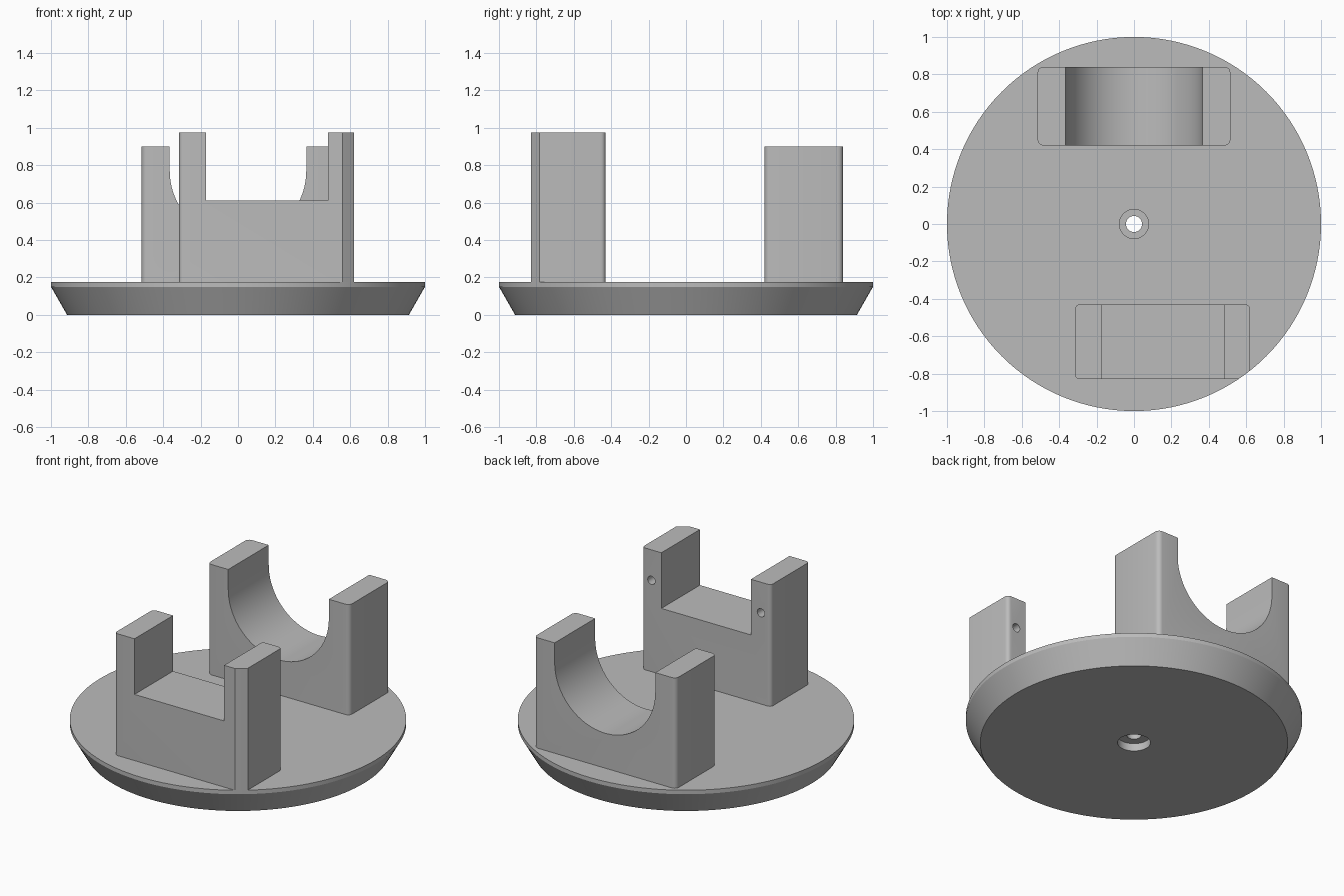
import bpy, bmesh, math

if "Cube" in bpy.data.objects:
    bpy.data.objects.remove(bpy.data.objects["Cube"])

grey = bpy.data.materials.new("plain grey")
grey.use_nodes = True
colour = (0.5, 0.5, 0.5, 1)
grey.diffuse_color = colour
grey.node_tree.nodes["Principled BSDF"].inputs["Base Color"].default_value = colour

BASE_TOP = 0.176
SEGMENTS = 128


def to_object(name, bm):
    bmesh.ops.recalc_face_normals(bm, faces=bm.faces)
    mesh = bpy.data.meshes.new(name)
    bm.to_mesh(mesh)
    bm.free()
    obj = bpy.data.objects.new(name, mesh)
    bpy.context.collection.objects.link(obj)
    mesh.materials.append(grey)
    return obj


def activate(obj):
    bpy.ops.object.select_all(action='DESELECT')
    obj.select_set(True)
    bpy.context.view_layer.objects.active = obj


def smooth(obj):
    activate(obj)
    bpy.ops.object.shade_smooth_by_angle(angle=math.radians(25))


def box(name, x, y, z, corner=0.0):
    """Box from ranges, with optional rounded upright edges."""
    bm = bmesh.new()
    bmesh.ops.create_cube(bm, size=1)
    for v in bm.verts:
        v.co = [r[0] if c < 0 else r[1] for c, r in zip(v.co, (x, y, z))]
    if corner:
        upright = [e for e in bm.edges
                   if abs(e.verts[0].co.z - e.verts[1].co.z) > 0.01]
        bmesh.ops.bevel(bm, geom=upright, offset=corner, segments=5,
                        profile=0.5, affect='EDGES')
    return to_object(name, bm)


def rod(name, radius, centre, length, along_y=True):
    bm = bmesh.new()
    bmesh.ops.create_cone(bm, cap_ends=True, segments=SEGMENTS, radius1=radius,
                          radius2=radius, depth=length)
    obj = to_object(name, bm)
    obj.location = centre
    if along_y:
        obj.rotation_euler.x = math.pi / 2
    return obj


def cut(target, tool, operation='DIFFERENCE'):
    """Apply a boolean and discard the tool."""
    tool.hide_render = True
    activate(target)
    mod = target.modifiers.new("cut", 'BOOLEAN')
    mod.object, mod.operation, mod.solver = tool, operation, 'EXACT'
    bpy.ops.object.modifier_apply(modifier=mod.name)
    bpy.data.objects.remove(tool)


# Round base: closed profile turned about z, with a stepped centre bore
profile = [(0.098, 0), (0.914, 0), (1, 0.15), (1, BASE_TOP), (0.078, BASE_TOP),
           (0.078, 0.15), (0.043, 0.15), (0.043, 0.05), (0.098, 0.05)]
bm = bmesh.new()
rings = []
for i in range(SEGMENTS):
    a = math.tau * i / SEGMENTS
    rings.append([bm.verts.new((r * math.cos(a), r * math.sin(a), z)) for r, z in profile])
for i, ring in enumerate(rings):
    following = rings[(i + 1) % SEGMENTS]
    for j in range(len(profile)):
        k = (j + 1) % len(profile)
        bm.faces.new((ring[j], following[j], following[k], ring[k]))
smooth(to_object("round_base", bm))

# Rear cradle: rounded block with a U-shaped saddle
CRADLE_R, CRADLE_Z = 0.365, 0.77
cradle = box("rear_cradle", (-0.515, 0.515), (0.42, 0.84), (BASE_TOP - 0.01, 0.9), 0.03)
cut(cradle, rod("saddle_cutter", CRADLE_R, (0, 0.63, CRADLE_Z), 1))
cut(cradle, box("throat_cutter", (-CRADLE_R, CRADLE_R), (0.2, 1.1), (CRADLE_Z, 1.2)))
smooth(cradle)

# Front bracket: off-centre block with a square notch, trimmed to the base rim
bracket = box("front_bracket", (-0.315, 0.62), (-0.83, -0.43), (BASE_TOP - 0.01, 0.975), 0.025)
cut(bracket, box("notch_cutter", (-0.17, 0.48), (-1.2, -0.2), (0.61, 1.3)))
cut(bracket, rod("rim_cutter", 1, (0, 0, 0.5), 2, along_y=False), 'INTERSECT')

# Blind screw holes in the inner faces of the two arms
for x in (-0.243, 0.552):
    cut(bracket, rod("screw_cutter", 0.027, (x, -0.43, 0.775), 0.4))
smooth(bracket)
